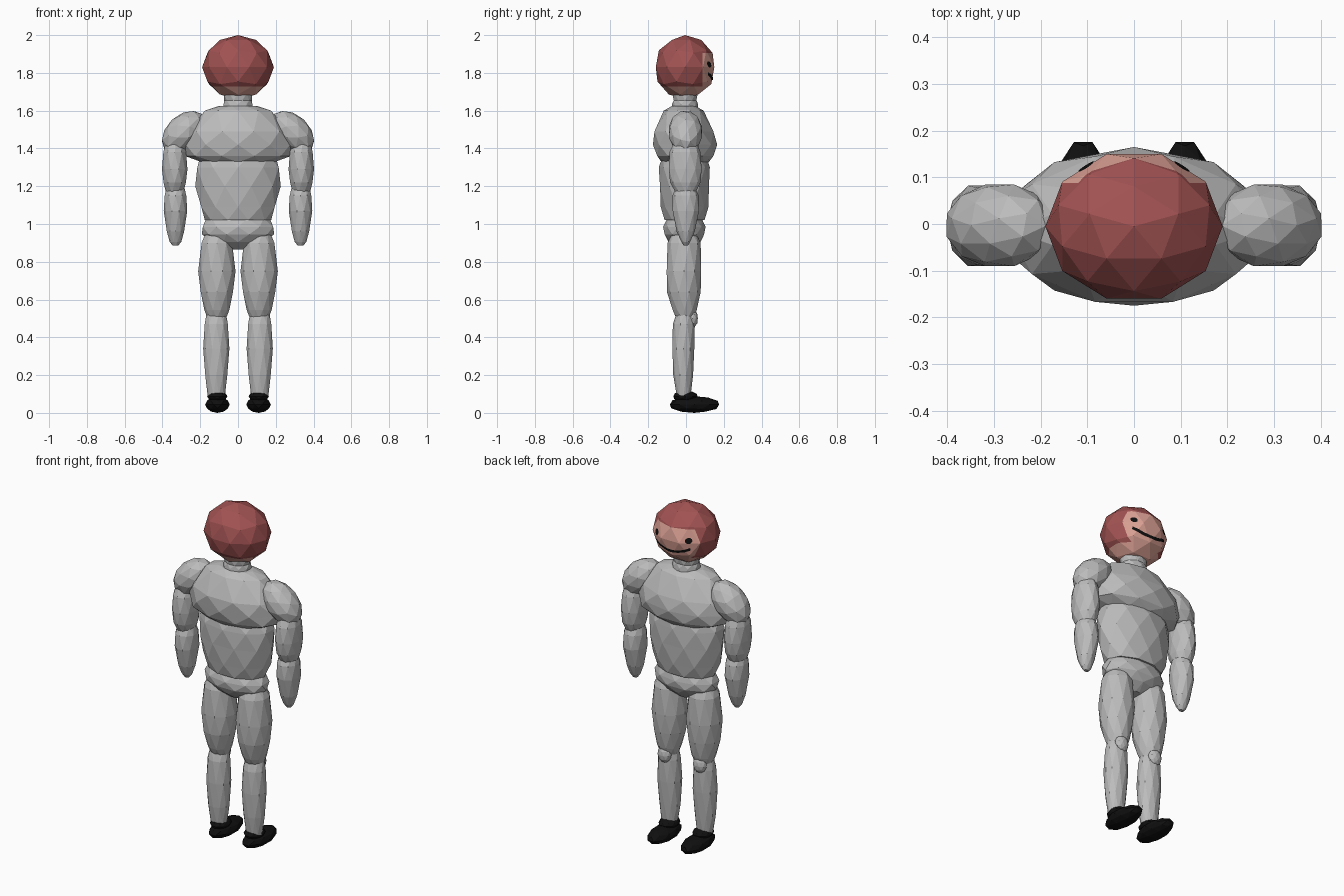
import bpy, bmesh, math
from mathutils import Matrix, Vector
from mathutils.bvhtree import BVHTree

if "Cube" in bpy.data.objects:
    bpy.data.objects.remove(bpy.data.objects["Cube"])


def material(name, rgb):
    m = bpy.data.materials.new(name)
    m.diffuse_color = (*rgb, 1)
    m.use_nodes = True
    m.node_tree.nodes["Principled BSDF"].inputs["Base Color"].default_value = m.diffuse_color
    return m


GREY = material("light grey", (0.50, 0.50, 0.50))
HAIR = material("dull red", (0.36, 0.085, 0.085))
SKIN = material("skin", (0.74, 0.37, 0.31))
BLACK = material("black", (0.005, 0.005, 0.005))


def finish(name, bm, *mats):
    bmesh.ops.recalc_face_normals(bm, faces=bm.faces)
    me = bpy.data.meshes.new(name)
    bm.to_mesh(me)
    bm.free()
    for m in mats:
        me.materials.append(m)
    ob = bpy.data.objects.new(name, me)
    bpy.context.collection.objects.link(ob)
    return ob


def ball(loc, scale, tilt=0):
    """Faceted 80-sided ball, turned so it is symmetric left to right."""
    bm = bmesh.new()
    mat = (Matrix.Translation(loc) @ Matrix.Rotation(tilt, 4, 'Y')
           @ Matrix.Diagonal((*scale, 1)) @ Matrix.Rotation(math.pi / 2, 4, 'Z'))
    bmesh.ops.create_icosphere(bm, subdivisions=2, radius=1, matrix=mat)
    return bm


def loft(name, cx, rings, mat=GREY, n=10):
    """Staggered triangle bands through rings of (z, rx, y_back, y_front)."""
    bm = bmesh.new()
    rows = []
    for i, (z, rx, y0, y1) in enumerate(rings):
        cy, ry = (y0 + y1) / 2, (y1 - y0) / 2 / 0.97
        row = []
        for k in range(n):
            a = 2 * math.pi * (k + 0.5 * (i % 2)) / n
            row.append(bm.verts.new((cx + rx * 1.02 * math.cos(a), cy + ry * math.sin(a), z)))
        rows.append(row)
    for i in range(len(rows) - 1):
        a, b = rows[i], rows[i + 1]
        for k in range(n):
            j = (k + 1) % n
            if i % 2 == 0:
                bm.faces.new((a[k], a[j], b[k]))
                bm.faces.new((a[j], b[j], b[k]))
            else:
                bm.faces.new((a[k], a[j], b[j]))
                bm.faces.new((a[k], b[j], b[k]))
    bm.faces.new(rows[0])
    bm.faces.new(rows[-1])
    return finish(name, bm, mat)


# Head: cut along the hairline, face and jaw become skin
bm = ball((0, -0.005, 1.83), (0.19, 0.163, 0.17))
HAIR_LOW, HAIR_TOP, HAIR_FRONT = 1.728, 1.905, 0.088
for co, no in (((0, 0, HAIR_LOW), (0, 0, 1)), ((0, 0, HAIR_TOP), (0, 0, 1)),
               ((0, HAIR_FRONT, 0), (0, 1, 0))):
    bmesh.ops.bisect_plane(bm, geom=bm.verts[:] + bm.edges[:] + bm.faces[:],
                           plane_co=co, plane_no=no)
for f in bm.faces:
    c = f.calc_center_median()
    f.material_index = int(c.z < HAIR_LOW or (c.y > HAIR_FRONT and c.z < HAIR_TOP))
tree = BVHTree.FromBMesh(bm)
finish("head", bm, HAIR, SKIN)


def on_face(x, z):
    hit = tree.ray_cast(Vector((x, 1, z)), Vector((0, -1, 0)))[0]
    return hit + Vector((0, 0.004, 0))


# Eyes
for s, side in ((-1, "left"), (1, "right")):
    bm = bmesh.new()
    mid = bm.verts.new(on_face(s * 0.103, 1.845))
    rim = [bm.verts.new(on_face(s * 0.103 + 0.017 * math.cos(a), 1.845 + 0.017 * math.sin(a)))
           for a in [k * math.pi / 5 for k in range(10)]]
    for k in range(10):
        bm.faces.new((mid, rim[k], rim[(k + 1) % 10]))
    finish("eye_" + side, bm, BLACK)

# Smile
bm = bmesh.new()
prev = None
for k in range(-8, 9):
    x = k / 8 * 0.11
    z = 1.768 + 0.028 * (k / 8) ** 2
    pair = [bm.verts.new(on_face(x, z + d)) for d in (-0.008, 0.008)]
    if prev:
        bm.faces.new((prev[0], pair[0], pair[1], prev[1]))
    prev = pair
finish("mouth", bm, BLACK)

# Neck and trunk
loft("neck", 0, [(1.59, 0.08, -0.075, 0.065), (1.635, 0.078, -0.072, 0.062),
                 (1.655, 0.072, -0.066, 0.056), (1.69, 0.078, -0.07, 0.06)])
loft("chest", 0, [(1.625, 0.10, -0.075, 0.05), (1.60, 0.18, -0.115, 0.09),
                  (1.49, 0.265, -0.17, 0.148), (1.42, 0.285, -0.17, 0.16),
                  (1.36, 0.275, -0.155, 0.148), (1.325, 0.19, -0.125, 0.115)])
loft("abdomen", 0, [(1.36, 0.195, -0.125, 0.11), (1.30, 0.222, -0.14, 0.122),
                    (1.20, 0.222, -0.14, 0.124), (1.09, 0.20, -0.13, 0.115),
                    (1.02, 0.172, -0.115, 0.10)])
loft("pelvis", 0, [(1.03, 0.165, -0.10, 0.085), (0.985, 0.192, -0.118, 0.10),
                   (0.945, 0.188, -0.115, 0.098), (0.905, 0.13, -0.09, 0.075),
                   (0.865, 0.04, -0.04, 0.03)])

# Arms, legs and shoes on both sides
for s, side in ((-1, "left"), (1, "right")):
    finish("shoulder_" + side, ball((s * 0.288, -0.003, 1.487), (0.138, 0.092, 0.09),
                                    s * math.radians(43)), GREY)
    loft("upper_arm_" + side, s * 0.335,
         [(1.46, 0.04, -0.05, 0.045), (1.38, 0.062, -0.085, 0.075),
          (1.29, 0.066, -0.092, 0.084), (1.22, 0.061, -0.082, 0.075),
          (1.165, 0.045, -0.055, 0.05)])
    loft("forearm_" + side, s * 0.331,
         [(1.20, 0.045, -0.05, 0.045), (1.15, 0.059, -0.07, 0.066),
          (1.07, 0.061, -0.072, 0.07), (0.96, 0.047, -0.048, 0.045),
          (0.905, 0.03, -0.025, 0.022), (0.885, 0.014, -0.012, 0.01)])
    loft("thigh_" + side, s * 0.112,
         [(0.96, 0.055, -0.07, 0.05), (0.90, 0.083, -0.095, 0.075),
          (0.75, 0.097, -0.104, 0.082), (0.64, 0.088, -0.098, 0.075),
          (0.545, 0.065, -0.072, 0.058), (0.50, 0.05, -0.05, 0.04)])
    loft("calf_" + side, s * 0.115,
         [(0.53, 0.05, -0.05, 0.035), (0.47, 0.063, -0.068, 0.045),
          (0.34, 0.068, -0.073, 0.045), (0.20, 0.060, -0.066, 0.036),
          (0.09, 0.045, -0.05, 0.025)])
    finish("kneecap_" + side, ball((s * 0.115, 0.034, 0.50), (0.042, 0.03, 0.05)), GREY)
    finish("shoe_collar_" + side, ball((s * 0.11, -0.003, 0.088), (0.054, 0.067, 0.029)), BLACK)
    finish("shoe_" + side, ball((s * 0.109, 0.045, 0.044), (0.065, 0.137, 0.044)), BLACK)
